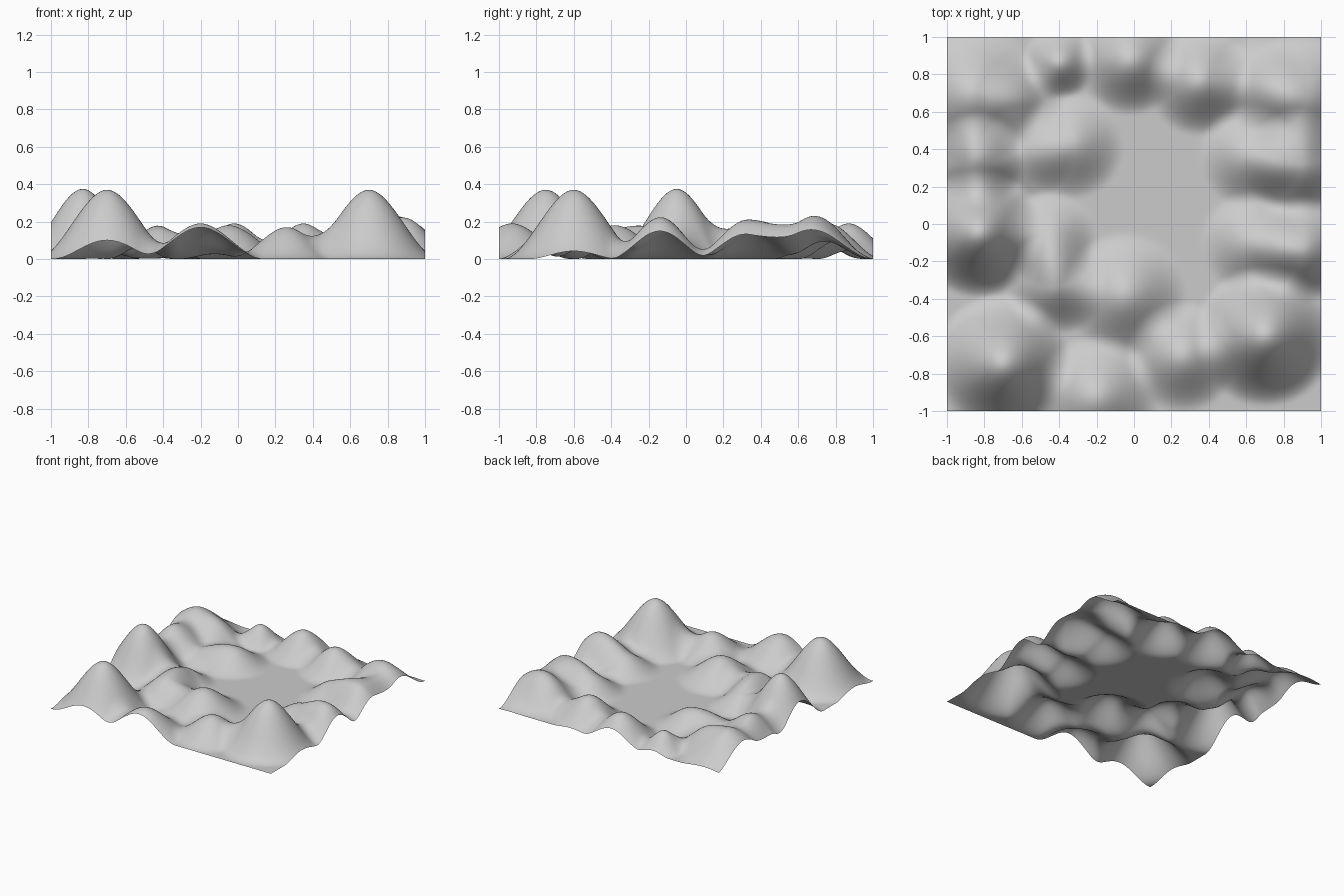
import bpy, bmesh, math

# Hills: centre x, centre y, height, radius of smooth falloff
HILLS = [
    # three tall peaks
    (-0.70, -0.75, 0.37, 0.38), (0.70, -0.60, 0.37, 0.38), (-0.83, -0.05, 0.375, 0.35),
    # back row
    (-0.86, 0.69, 0.22, 0.38), (-0.40, 0.86, 0.14, 0.20),
    (-0.02, 0.87, 0.19, 0.29), (0.35, 0.76, 0.19, 0.29),
    # right row
    (0.88, 0.67, 0.215, 0.35), (0.67, 0.74, 0.09, 0.27),
    (0.88, 0.32, 0.205, 0.30), (0.62, 0.36, 0.14, 0.28),
    (0.89, -0.14, 0.22, 0.29), (0.63, -0.10, 0.13, 0.28),
    # front row
    (-0.20, -0.93, 0.19, 0.34), (0.26, -0.71, 0.17, 0.30),
    # inner hills
    (-0.34, 0.42, 0.14, 0.29), (-0.05, -0.38, 0.18, 0.34),
    (-0.42, -0.32, 0.17, 0.28), (-0.45, -0.08, 0.13, 0.26),
    # left shoulder and the low saddle beside it
    (-0.84, 0.34, 0.20, 0.26), (-0.58, 0.38, 0.08, 0.26), (-0.60, 0.66, 0.09, 0.24),
]


def height(x, y):
    z = 0.0
    for cx, cy, h, r in HILLS:
        t = max(0.0, 1 - math.hypot(x - cx, y - cy) / r)
        z += h * (3 - 2 * t) * t * t
    return z


# Terrain sheet
bm = bmesh.new()
bmesh.ops.create_grid(bm, x_segments=120, y_segments=120, size=1)
for v in bm.verts:
    v.co.z = height(v.co.x, v.co.y)
for f in bm.faces:
    f.smooth = True
mesh = bpy.data.meshes.new("terrain")
bm.to_mesh(mesh)
bm.free()
bpy.context.collection.objects.link(bpy.data.objects.new("terrain", mesh))
